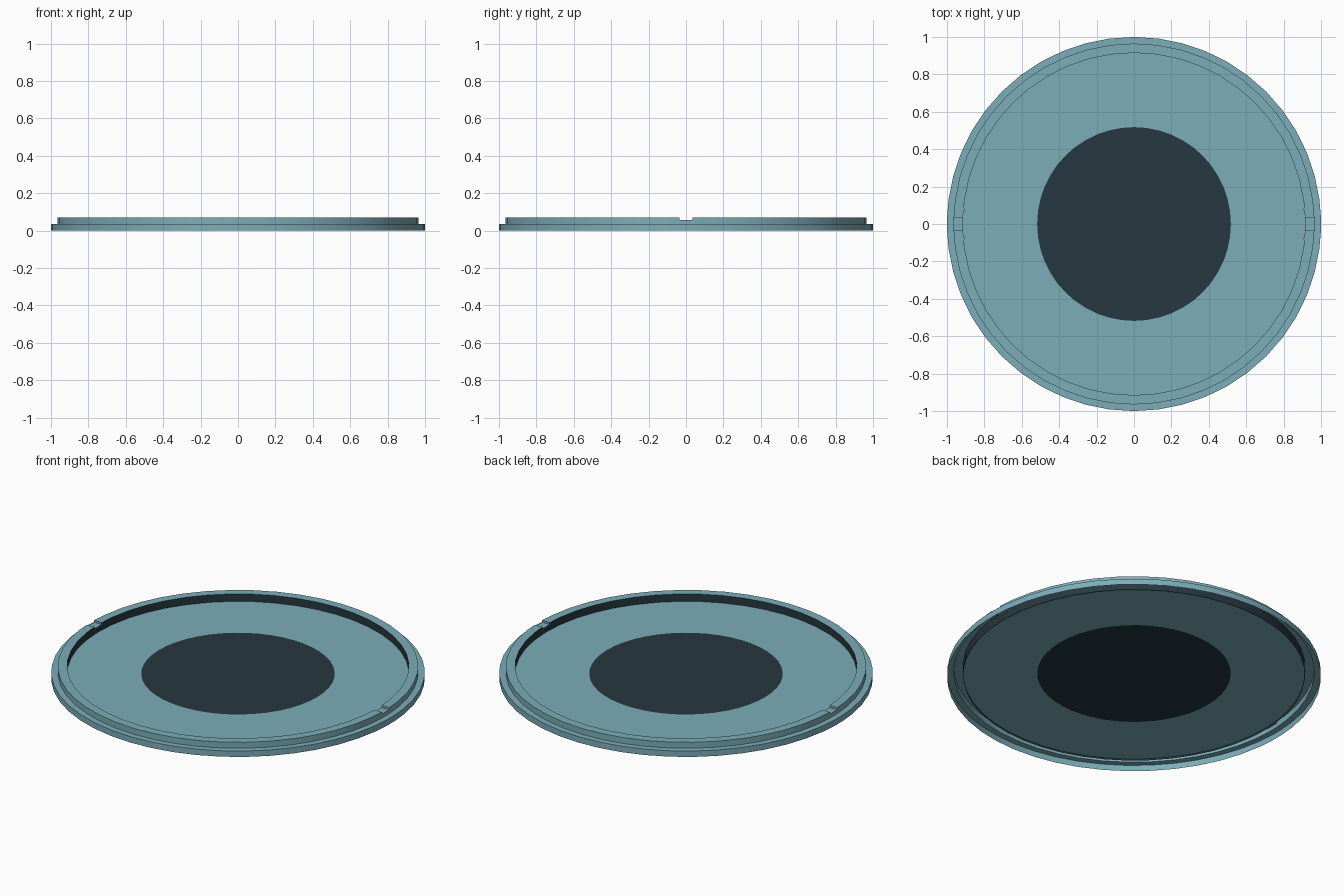
import bpy, bmesh, math

if "Cube" in bpy.data.objects:
    bpy.data.objects.remove(bpy.data.objects["Cube"])

SIDES = 48
FLOOR_Z = 0.026


def material(name, rgb):
    m = bpy.data.materials.new(name)
    m.diffuse_color = (*rgb, 1)
    m.use_nodes = True
    m.node_tree.nodes["Principled BSDF"].inputs["Base Color"].default_value = m.diffuse_color
    return m


teal = material("muted teal", (0.20, 0.42, 0.48))
dark = material("dark slate", (0.019, 0.040, 0.050))


def finish(name, bm, mats):
    me = bpy.data.meshes.new(name)
    bm.to_mesh(me)
    bm.free()
    for m in mats:
        me.materials.append(m)
    ob = bpy.data.objects.new(name, me)
    bpy.context.collection.objects.link(ob)
    return ob


# Stepped rim: hollow shell swept around z, with a shallow notch left and right
notch = math.radians(2.1)
sections = []
for half in (0, math.pi):
    sections += [(half - notch, 0.07), (half - notch, 0.058),
                 (half + notch, 0.058), (half + notch, 0.07)]
    sections += [(half + 2 * math.pi * i / SIDES, 0.07) for i in range(1, SIDES // 2)]

bm = bmesh.new()
loops = []
for a, top in sections:
    profile = [(1.0, 0), (1.0, 0.035), (0.965, 0.035), (0.965, top),
               (0.915, top), (0.915, 0.016)]
    loops.append([bm.verts.new((r * math.cos(a), r * math.sin(a), z)) for r, z in profile])
for i, la in enumerate(loops):
    lb = loops[(i + 1) % len(loops)]
    for j in range(5):
        f = bm.faces.new((la[j], lb[j], lb[j + 1], la[j + 1]))
        f.material_index = 1 if j == 4 else 0     # inner wall is dark
bmesh.ops.remove_doubles(bm, verts=bm.verts, dist=1e-5)
bmesh.ops.dissolve_degenerate(bm, dist=1e-5, edges=bm.edges)
rim = finish("stepped_rim", bm, [teal, dark])
bpy.context.view_layer.objects.active = rim
rim.select_set(True)
bpy.ops.object.shade_smooth_by_angle(angle=math.radians(30))


# Flat floor ring with a dark disc in the middle
bm = bmesh.new()
inner, outer = [], []
for i in range(SIDES):
    a = 2 * math.pi * i / SIDES
    for r, ring in ((0.518, inner), (0.915, outer)):
        ring.append(bm.verts.new((r * math.cos(a), r * math.sin(a), FLOOR_Z)))
for i in range(SIDES):
    k = (i + 1) % SIDES
    bm.faces.new((inner[i], outer[i], outer[k], inner[k]))
bm.faces.new(inner).material_index = 1
finish("floor_plate", bm, [teal, dark])
